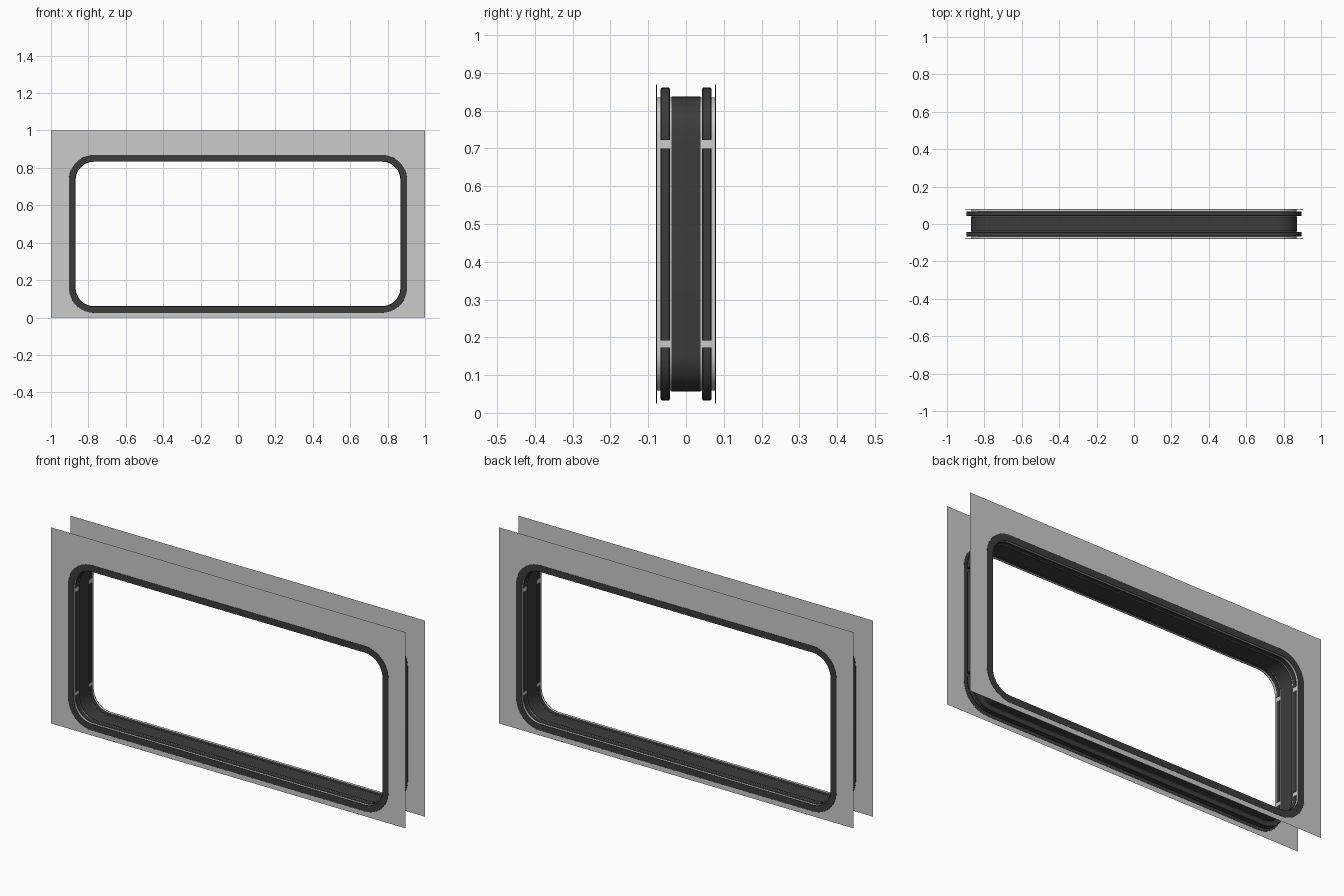
import bpy, bmesh
from math import sin, cos, pi, radians

if "Cube" in bpy.data.objects:
    bpy.data.objects.remove(bpy.data.objects["Cube"])

W, Z0, Z1, R = 0.87, 0.059, 0.835, 0.10   # inner opening and its corner radius
Y = 0.078                                 # distance of each wall skin from centre
LIP = 0.034                               # width of the face trim
N = 12                                    # steps per corner

dark = bpy.data.materials.new("dark_rubber")
dark.diffuse_color = (0.045, 0.045, 0.045, 1)
dark.use_nodes = True
dark.node_tree.nodes["Principled BSDF"].inputs["Base Color"].default_value = dark.diffuse_color


def arc(k):
    """Points with outward normals on corner k (0 top right, then counter-clockwise)."""
    cx = (W - R) * (1 if k in (0, 3) else -1)
    cz = Z1 - R if k < 2 else Z0 + R
    out = []
    for i in range(N + 1):
        a = (k + i / N) * pi / 2
        out.append((cx + R * cos(a), cz + R * sin(a), cos(a), sin(a)))
    return out


FULL = [p for k in range(4) for p in arc(k)]


def finish(name, bm, mat):
    bmesh.ops.recalc_face_normals(bm, faces=bm.faces)
    me = bpy.data.meshes.new(name)
    bm.to_mesh(me)
    bm.free()
    ob = bpy.data.objects.new(name, me)
    bpy.context.collection.objects.link(ob)
    if mat:
        me.materials.append(mat)
    bpy.ops.object.select_all(action='DESELECT')
    ob.select_set(True)
    bpy.context.view_layer.objects.active = ob
    bpy.ops.object.shade_smooth_by_angle(angle=radians(30))
    return ob


def sweep(name, path, profile, mat=None, ring=True, solid=True):
    """Sweep a profile of (outward offset, y) along the path."""
    bm = bmesh.new()
    rows = [[bm.verts.new((x + nx * o, y, z + nz * o)) for o, y in profile]
            for x, z, nx, nz in path]
    n, m = len(rows), len(profile)
    for i in range(n if ring else n - 1):
        a, b = rows[i], rows[(i + 1) % n]
        for j in range(m if solid else m - 1):
            k = (j + 1) % m
            bm.faces.new((a[j], a[k], b[k], b[j]))
    if not ring:
        bm.faces.new(rows[0])
        bm.faces.new(rows[-1])
    return finish(name, bm, mat)


def box(o0, o1, y0, y1, c):
    """Chamfered rectangular cross-section."""
    return [(o0 + c, y0), (o1 - c, y0), (o1, y0 + c), (o1, y1 - c),
            (o1 - c, y1), (o0 + c, y1), (o0, y1 - c), (o0, y0 + c)]


def wall_skin(name, y):
    """Flat sheet with a rounded window opening."""
    bm = bmesh.new()
    hole = [(x + nx * LIP, z + nz * LIP) for x, z, nx, nz in FULL]
    for pts in ([(-1, 0), (1, 0), (1, 1), (-1, 1)], hole):
        vs = [bm.verts.new((x, y, z)) for x, z in pts]
        for i, v in enumerate(vs):
            bm.edges.new((v, vs[(i + 1) % len(vs)]))
    bmesh.ops.triangle_fill(bm, edges=bm.edges[:], use_beauty=True)
    finish(name, bm, None)


# seal strip runs, split by small gaps on the upright sides
LO, HI = (0.173, 0.192), (0.700, 0.722)
runs = {
    "top": [(W, HI[1], 1, 0)] + arc(0) + arc(1) + [(-W, HI[1], -1, 0)],
    "bottom": [(-W, LO[0], -1, 0)] + arc(2) + arc(3) + [(W, LO[0], 1, 0)],
    "right": [(W, LO[1], 1, 0), (W, HI[0], 1, 0)],
    "left": [(-W, HI[0], -1, 0), (-W, LO[1], -1, 0)],
}

# reveal lining through the opening and the dark band around its middle
sweep("reveal_lining", FULL, [(0, -Y), (0, Y)], solid=False)
sweep("centre_band", FULL, box(-0.002, 0.002, -0.039, 0.039, 0.0005), dark)

for side, s in (("front", -1), ("back", 1)):
    wall_skin(side + "_wall_skin", s * Y)
    # thin face trim between opening and wall
    sweep(side + "_face_trim", FULL, box(0, LIP, s * Y - 0.001, s * Y + 0.001, 0.0003), dark)
    # segmented seal behind the trim
    y0, y1 = sorted((s * 0.043, s * 0.067))
    for part, path in runs.items():
        sweep(f"{side}_{part}_seal", path, box(-0.002, 0.026, y0, y1, 0.002), dark, ring=False)
